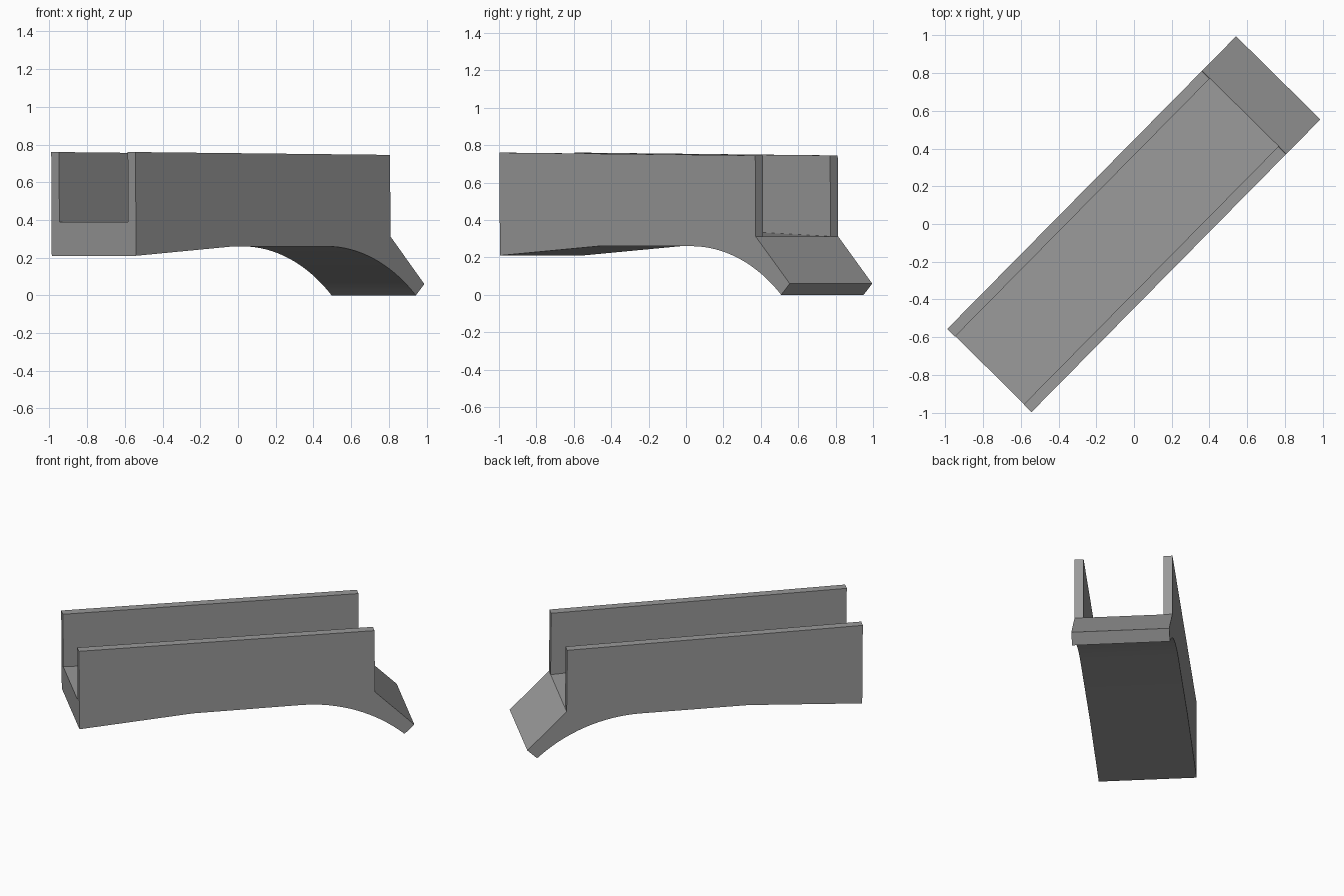
import bpy, bmesh, math

if "Cube" in bpy.data.objects:
    bpy.data.objects.remove(bpy.data.objects["Cube"])

ANGLE = math.atan2(1.55, 1.53)   # the channel lies diagonally on the ground plane
WIDTH, WALL = 0.628, 0.058

grey = bpy.data.materials.new("plain grey")
grey.diffuse_color = (0.32, 0.32, 0.32, 1)
grey.use_nodes = True
grey.node_tree.nodes["Principled BSDF"].inputs["Base Color"].default_value = grey.diffuse_color


def prism(name, profile, width):
    """Extrude a side profile (length, height) symmetrically across the width."""
    bm = bmesh.new()
    base = bm.faces.new([bm.verts.new((u, -width / 2, z)) for u, z in profile])
    ext = bmesh.ops.extrude_face_region(bm, geom=[base])
    verts = [g for g in ext["geom"] if isinstance(g, bmesh.types.BMVert)]
    bmesh.ops.translate(bm, verts=verts, vec=(0, width, 0))
    bmesh.ops.recalc_face_normals(bm, faces=bm.faces)
    mesh = bpy.data.meshes.new(name)
    bm.to_mesh(mesh)
    bm.free()
    mesh.materials.append(grey)
    ob = bpy.data.objects.new(name, mesh)
    bpy.context.collection.objects.link(ob)
    ob.rotation_euler.z = ANGLE
    return ob


# Underside arc sweeping from the flat belly down to the foot
START, END, BELLY = 0.35, 1.025, 0.26
run = END - START
radius = (run ** 2 + BELLY ** 2) / (2 * BELLY)
sweep = math.asin(run / radius)
arc = [(START + radius * math.sin(sweep * i / 16),
        BELLY - radius * (1 - math.cos(sweep * i / 16))) for i in range(17)]

# Channel body with angled foot
profile = [(-1.092, 0.76), (-1.088, 0.21), (-0.35, BELLY)] + arc
profile += [(1.089, 0.06), (0.833, 0.312), (0.83, 0.745)]
body = prism("channel_with_foot", profile, WIDTH)

# Trough between the two side walls, with a gently sloping floor
slope = (0.312 - 0.39) / (0.833 + 1.09)
floor = lambda u: 0.312 + slope * (u - 0.833)
cutter = prism("trough_cutter", [(-1.3, floor(-1.3)), (1.3, floor(1.3)),
                                 (1.3, 1.0), (-1.3, 1.0)], WIDTH - 2 * WALL)
cutter.hide_render = True

cut = body.modifiers.new("trough", "BOOLEAN")
cut.operation, cut.solver, cut.object = "DIFFERENCE", "EXACT", cutter
bpy.context.view_layer.objects.active = body
body.select_set(True)
cutter.select_set(False)
bpy.ops.object.modifier_apply(modifier="trough")
bpy.data.objects.remove(cutter)
bpy.ops.object.shade_smooth_by_angle(angle=math.radians(30))
